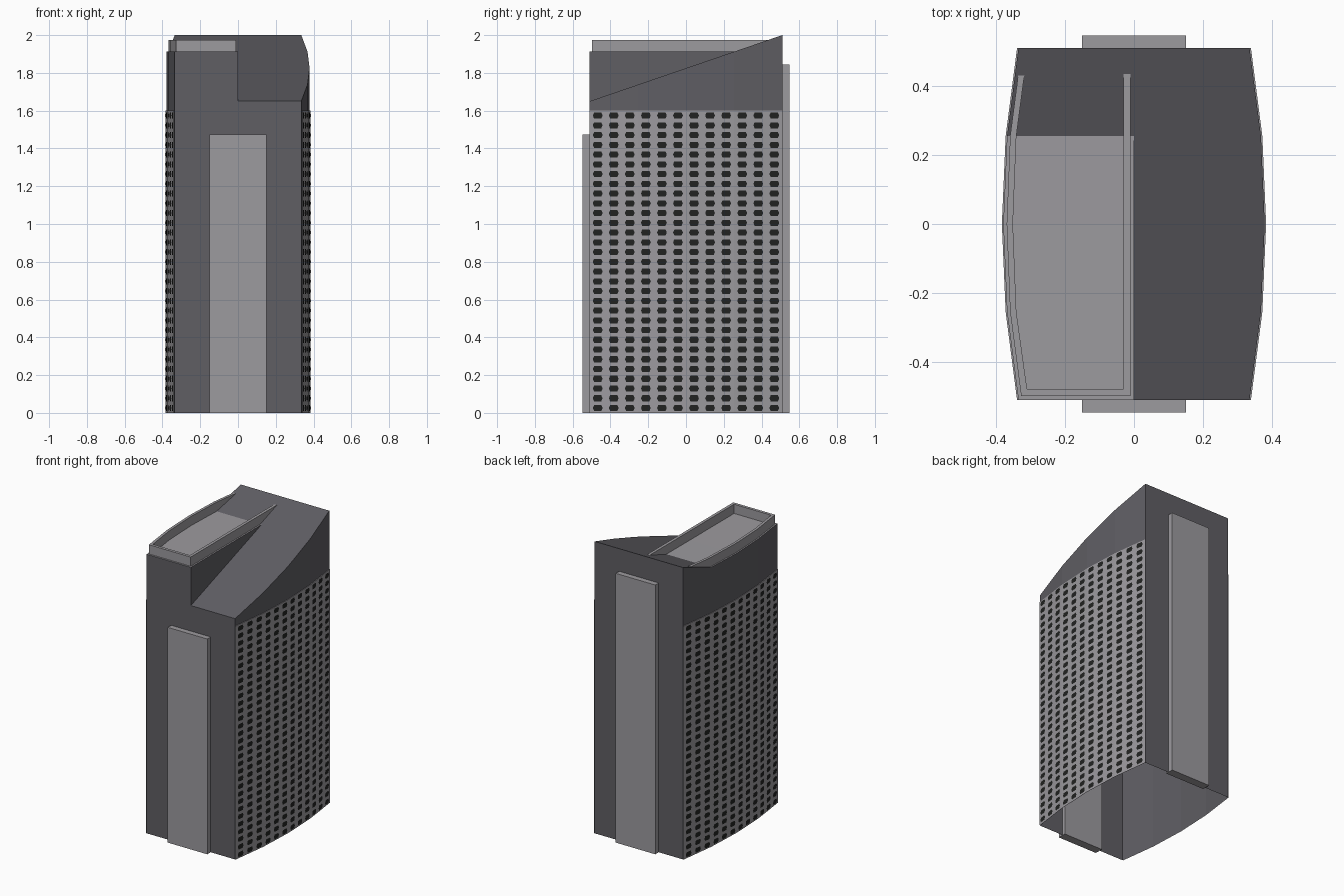
import bpy, bmesh

if "Cube" in bpy.data.objects:
    bpy.data.objects.remove(bpy.data.objects["Cube"])


def material(name, rgb):
    m = bpy.data.materials.new(name)
    m.diffuse_color = (*rgb, 1)
    m.use_nodes = True
    m.node_tree.nodes["Principled BSDF"].inputs["Base Color"].default_value = m.diffuse_color
    return m


DARK = material("dark grey cladding", (0.115, 0.112, 0.127))
LIGHT = material("light grey concrete", (0.335, 0.325, 0.345))
GLASS = material("black glass", (0.015, 0.016, 0.015))

# Bowed side of the plan, front to back
YS = [-0.51, -0.255, 0.0, 0.255, 0.51]
XS = [0.335, 0.368, 0.379, 0.368, 0.335]
FLAT = 1.912


def slope(y):
    return 1.65 + 0.35 * (y + 0.51) / 1.02


def top(side, y):
    return slope(y) if side > 0 else max(FLAT, slope(y))


def finish(name, bm, mats, recalc=True):
    bmesh.ops.remove_doubles(bm, verts=bm.verts, dist=1e-5)
    if recalc:
        bmesh.ops.recalc_face_normals(bm, faces=bm.faces)
    me = bpy.data.meshes.new(name)
    bm.to_mesh(me)
    bm.free()
    for m in mats:
        me.materials.append(m)
    ob = bpy.data.objects.new(name, me)
    bpy.context.collection.objects.link(ob)
    return ob


def face(bm, pts, mat=0):
    f = bm.faces.new([bm.verts.new(p) for p in pts])
    f.material_index = mat


def box(name, lo, hi, mat):
    bm = bmesh.new()
    bmesh.ops.create_cube(bm, size=1)
    for v in bm.verts:
        for i in range(3):
            v.co[i] = lo[i] if v.co[i] < 0 else hi[i]
    return finish(name, bm, [mat])


# Tower shell, open underneath: sloped right half, stepped left half.
# Faces are wound outward; flip reverses them for the mirrored half.
bm = bmesh.new()
for s in (1, -1):
    def add(pts, mat=0):
        face(bm, pts if s > 0 else pts[::-1], mat)
    for i in range(4):
        x0, x1, y0, y1 = s * XS[i], s * XS[i + 1], YS[i], YS[i + 1]
        z0, z1 = top(s, y0), top(s, y1)
        add([(x0, y0, 0), (x1, y1, 0), (x1, y1, z1), (x0, y0, z0)])
        flat = s < 0 and i < 3
        add([(0, y0, z0), (x0, y0, z0), (x1, y1, z1), (0, y1, z1)], 1 if flat else 0)
    xe = s * XS[0]
    zf, zb = top(s, -0.51), top(s, 0.51)
    add([(0, -0.51, 0), (xe, -0.51, 0), (xe, -0.51, zf), (0, -0.51, zf)])
    add([(xe, 0.51, 0), (0, 0.51, 0), (0, 0.51, zb), (xe, 0.51, zb)])
# step wall between the two roofs
for i in range(3):
    pts = [(0, YS[i], slope(YS[i])), (0, YS[i + 1], slope(YS[i + 1])),
           (0, YS[i + 1], FLAT), (0, YS[i], FLAT)]
    face(bm, pts[:2] + pts[3:] if i == 2 else pts)
finish("tower_shell", bm, [DARK, LIGHT], recalc=False)

# Facade skins and window grids on both bowed sides
ROWS, H = 31, 1.6
for s, label in ((1, "right"), (-1, "left")):
    skin, win = bmesh.new(), bmesh.new()
    for i in range(4):
        def at(t, z, off):
            return (s * (XS[i] + (XS[i + 1] - XS[i]) * t + off),
                    YS[i] + (YS[i + 1] - YS[i]) * t, z)

        def add(bm, pts):
            face(bm, pts if s > 0 else pts[::-1])
        add(skin, [at(0, 0, .004), at(1, 0, .004), at(1, H, .004), at(0, H, .004)])
        add(skin, [at(0, H, .004), at(1, H, .004), at(1, H, 0), at(0, H, 0)])
        for c in range(3):
            for r in range(ROWS):
                t, z = (c + 0.5) / 3, (r + 0.5) * H / ROWS
                shape = [(-.026, 0), (-.019, -.016), (.019, -.016),
                         (.026, 0), (.019, .016), (-.019, .016)]
                add(win, [at(t + a / 0.255, z + b, .007) for a, b in shape])
    finish(label + "_facade", skin, [LIGHT], recalc=False)
    finish(label + "_windows", win, [GLASS], recalc=False)

# Tall bays on the front and back
box("front_bay", (-0.15, -0.547, 0), (0.15, -0.49, 1.475), LIGHT)
box("back_bay", (-0.15, 0.49, 0), (0.15, 0.547, 1.845), LIGHT)

# Parapet around the flat roof, dying into the slope at the back
outer = [(-.01, .435), (-.01, -.498), (-.327, -.498), (-.359, -.255),
         (-.369, 0), (-.359, .255), (-.336, .43)]
inner = [(-.03, .435), (-.03, -.478), (-.31, -.478), (-.341, -.255),
         (-.351, 0), (-.341, .255), (-.318, .43)]
Z0, Z1 = 1.905, 1.975
bm = bmesh.new()
for i in range(6):
    a, b, c, d = outer[i], outer[i + 1], inner[i + 1], inner[i]
    face(bm, [(*p, Z1) for p in (a, b, c, d)])
    face(bm, [(*p, Z0) for p in (a, b, c, d)])
    for p, q in ((a, b), (c, d)):
        face(bm, [(*p, Z0), (*q, Z0), (*q, Z1), (*p, Z1)])
for i in (0, 6):
    p, q = outer[i], inner[i]
    face(bm, [(*p, Z0), (*q, Z0), (*q, Z1), (*p, Z1)])
finish("roof_parapet", bm, [LIGHT])
